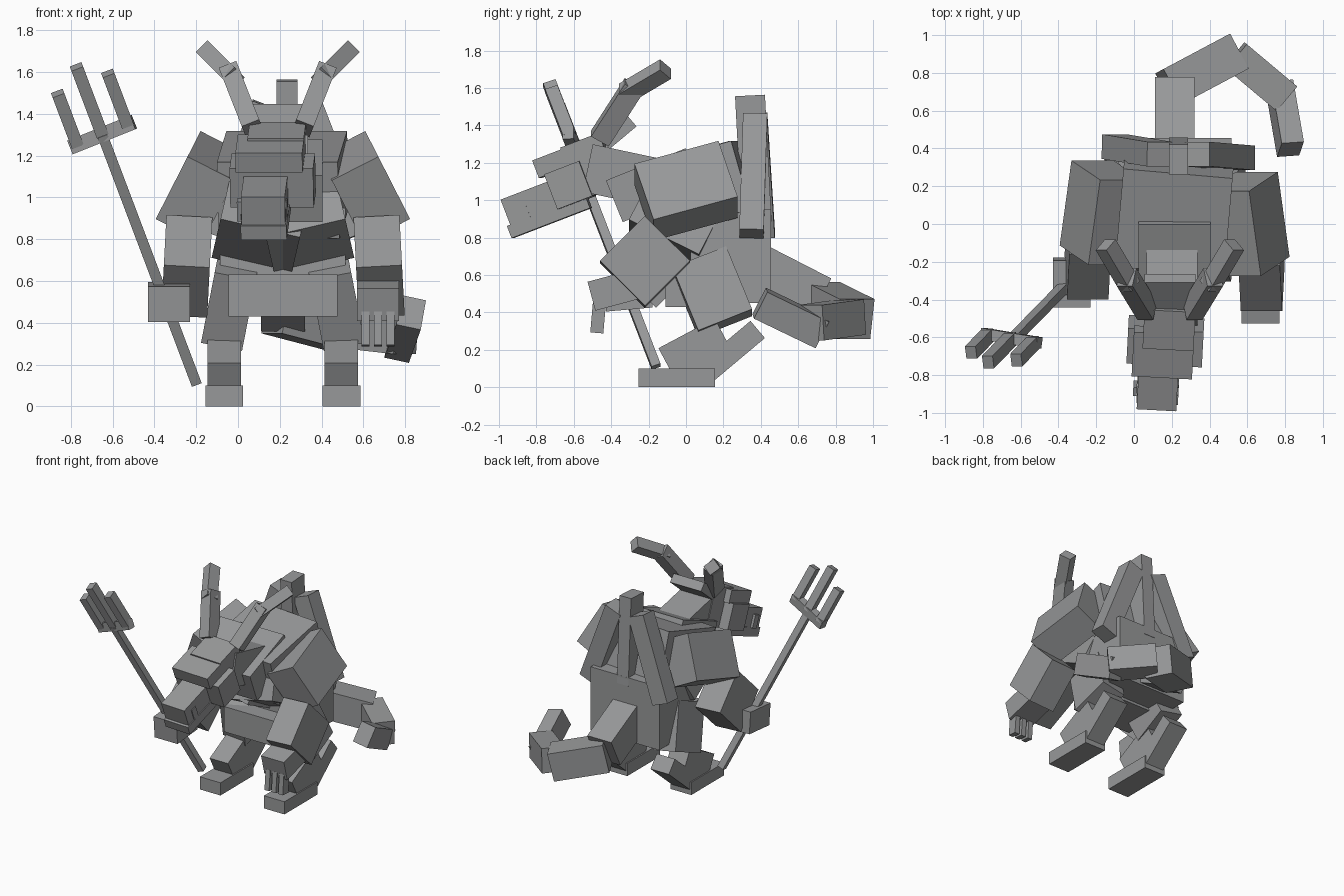
import bpy
import bmesh
from math import radians
from mathutils import Euler, Matrix, Vector

old = bpy.data.objects.get("Cube")
if old:
    bpy.data.objects.remove(old, do_unlink=True)

grey = bpy.data.materials.new("stone grey")
grey.use_nodes = True
COLOUR = (0.31, 0.315, 0.32, 1)
grey.diffuse_color = COLOUR
grey.node_tree.nodes["Principled BSDF"].inputs["Base Color"].default_value = COLOUR

MID = 0.215          # body centre line
SIDES = (("left", 1), ("right", -1))


def add_box(name, matrix, size):
    mesh = bpy.data.meshes.new(name)
    bm = bmesh.new()
    bmesh.ops.create_cube(bm, size=1, matrix=Matrix.Diagonal((*size, 1)))
    bm.to_mesh(mesh)
    bm.free()
    mesh.materials.append(grey)
    obj = bpy.data.objects.new(name, mesh)
    obj.matrix_world = matrix
    bpy.context.collection.objects.link(obj)


def box(name, centre, size, pitch=0, roll=0, yaw=0):
    angles = Euler((radians(pitch), radians(roll), radians(yaw)))
    matrix = Matrix.Translation(centre) @ angles.to_matrix().to_4x4()
    add_box(name, matrix, size)


def body_box(name, y, z, size, pitch=0, yaw=0):
    box(name, (MID, y, z), size, pitch=pitch, yaw=yaw)


def pair(name, offset, y, z, size, pitch=0, roll=0, twist=0):
    """Mirrored boxes; twist sets the right one back and the left one forward."""
    for side, sign in SIDES:
        centre = (MID + sign * offset, y - sign * twist, z)
        box(f"{side}_{name}", centre, size, pitch, sign * roll)


def head_box(name, y, z, size, offset=0):
    """Box on the head, which dips and turns slightly to its right."""
    centre = (0.29 + y / 5 + offset, y, z)
    box(name, centre, size, pitch=21, yaw=-3)


def beam(name, start, end, width, depth):
    """Box running between two points, its width kept close to level."""
    a, b = Vector(start), Vector(end)
    z = (b - a).normalized()
    x = Vector((0, 1, 0)).cross(z).normalized()
    y = z.cross(x)
    matrix = Matrix((x, y, z)).transposed().to_4x4()
    matrix.translation = (a + b) / 2
    add_box(name, matrix, (width, depth, (b - a).length))


# Torso
body_box("chest", 0.06, 1.06, (0.58, 0.54, 0.38), pitch=16, yaw=-5)
body_box("abdomen", 0.24, 0.7, (0.6, 0.43, 0.5))
body_box("pelvis", 0.06, 0.53, (0.52, 0.34, 0.2))
body_box("neck_base", -0.17, 1.08, (0.38, 0.46, 0.24), pitch=22)
pair("chest_flank", 0.1, -0.05, 0.89, (0.39, 0.42, 0.3), pitch=-27, roll=-13)

# Legs
pair("thigh", 0.25, 0.14, 0.51, (0.2, 0.31, 0.37), pitch=22, roll=-11)
pair("knee", 0.28, 0.05, 0.2, (0.16, 0.34, 0.2), pitch=28)
pair("shin", 0.28, 0.23, 0.18, (0.16, 0.4, 0.12), pitch=40)
pair("foot", 0.28, -0.05, 0.05, (0.18, 0.41, 0.1))

# Arms
pair("shoulder", 0.39, 0.03, 1.05, (0.25, 0.47, 0.35), pitch=17, roll=-27, twist=0.03)
pair("forearm", 0.46, -0.19, 0.67, (0.22, 0.34, 0.34), pitch=45, roll=-3, twist=0.03)
box("left_hand", (0.67, -0.38, 0.52), (0.2, 0.26, 0.16), pitch=15)
box("right_hand", (-0.33, -0.31, 0.5), (0.2, 0.25, 0.17), pitch=5)
for i in range(3):
    centre = (0.61 + i * 0.06, -0.47, 0.37)
    box(f"left_finger_{i + 1}", centre, (0.04, 0.07, 0.16), pitch=-5)

# Head
box("neck", (0.2, -0.33, 1.13), (0.27, 0.4, 0.26), pitch=-12)
box("crest", (0.19, -0.36, 1.36), (0.27, 0.19, 0.07), pitch=40)
head_box("skull", -0.51, 1.18, (0.27, 0.22, 0.3))
head_box("brow", -0.68, 1.21, (0.32, 0.25, 0.1))
head_box("cheeks", -0.62, 1.08, (0.4, 0.2, 0.2))
head_box("snout", -0.81, 0.99, (0.21, 0.32, 0.15))
head_box("jaw", -0.73, 0.91, (0.22, 0.45, 0.07), offset=-0.01)
for side, sign in SIDES:
    head_box(f"{side}_tusk", -0.87, 0.94, (0.02, 0.05, 0.1), offset=sign * 0.11)

# Horns
for side, sign in SIDES:
    root, bend, elbow, tip = [
        Vector((0.19 + sign * spread, y, z))
        for spread, y, z in (
            (0.12, -0.46, 1.33), (0.23, -0.28, 1.61),
            (0.21, -0.33, 1.57), (0.34, -0.11, 1.7))
    ]
    beam(f"{side}_horn_base", root, bend, width=0.09, depth=0.11)
    beam(f"{side}_horn_tip", elbow, tip, width=0.08, depth=0.09)

# Spines on the back
box("centre_spine", (0.235, 0.36, 1.22), (0.1, 0.16, 0.68), pitch=3)
for side, sign in SIDES:
    top = (0.235 + sign * 0.1, 0.37, 1.44)
    bottom = (0.235 + sign * 0.34, 0.38 - sign * 0.03, 0.82)
    beam(f"{side}_spine", top, bottom, width=0.14, depth=0.13)

# Tail, curling round to the left
beam("tail_root", (MID, 0.33, 0.67), (MID, 0.72, 0.47), width=0.21, depth=0.25)
box("tail_middle", (0.36, 0.81, 0.41), (0.41, 0.21, 0.22), roll=13, yaw=28)
box("tail_bend", (0.67, 0.78, 0.36), (0.35, 0.17, 0.19), roll=5, yaw=-40)
box("tail_tip", (0.8, 0.56, 0.37), (0.12, 0.37, 0.16), pitch=-26, roll=12, yaw=4)

# Trident, its prongs parallel to the shaft
shaft_end, shaft_top = Vector((-0.2, -0.16, 0.11)), Vector((-0.65, -0.62, 1.3))
bar_outer, bar_inner = Vector((-0.8, -0.58, 1.24)), Vector((-0.5, -0.63, 1.36))
along = (shaft_top - shaft_end).normalized()
beam("trident_shaft", shaft_end, shaft_top, width=0.05, depth=0.05)
beam("trident_bar", bar_outer, bar_inner, width=0.07, depth=0.06)
for name, place, length in (("outer", 0.1, 0.28), ("middle", 0.5, 0.37), ("inner", 0.9, 0.28)):
    base = bar_outer.lerp(bar_inner, place)
    beam(f"trident_{name}_prong", base, base + along * length, width=0.06, depth=0.07)
